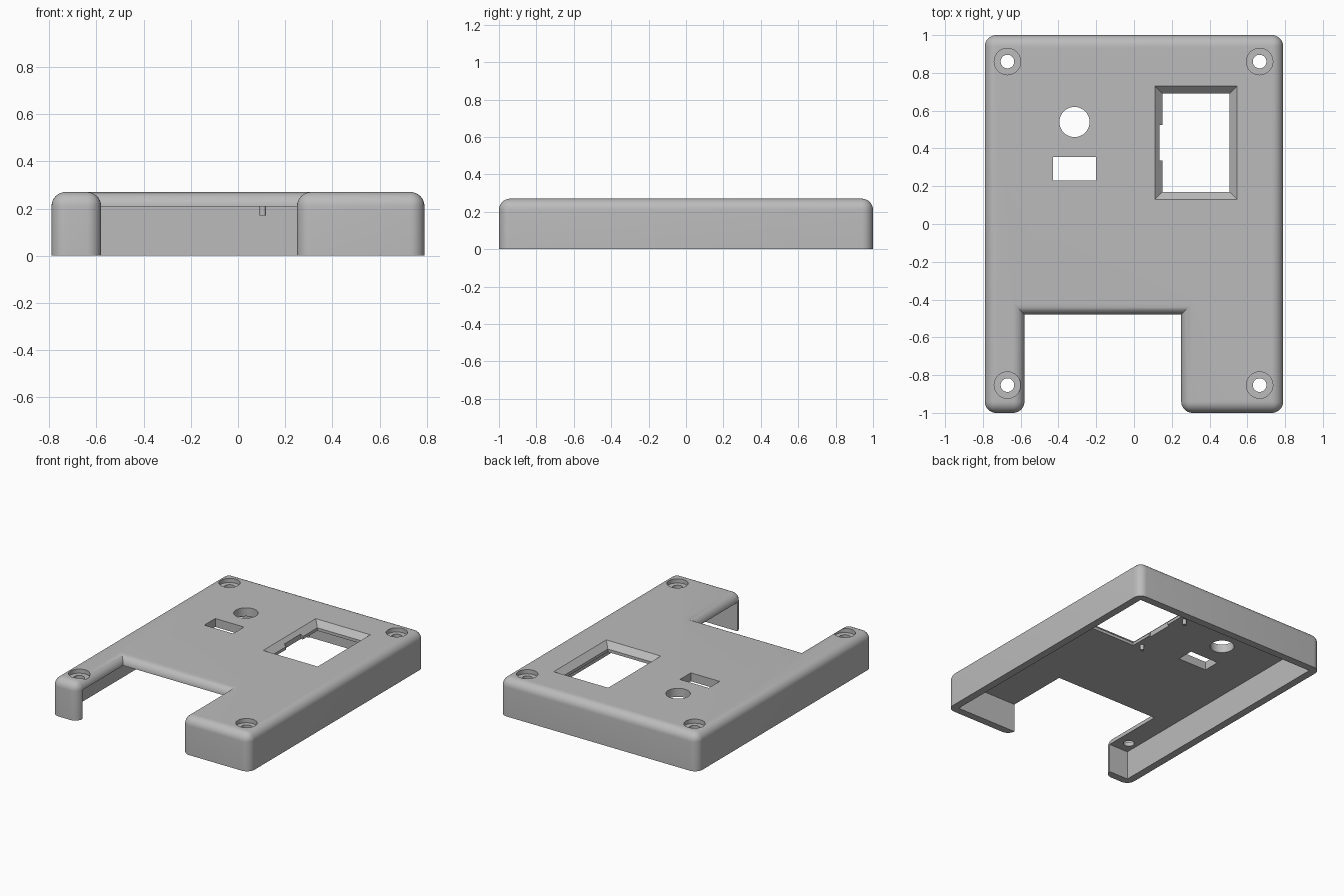
import bpy, bmesh, math

cube = bpy.data.objects.get("Cube")
if cube:
    bpy.data.objects.remove(cube, do_unlink=True)

W, L, H = 0.79, 1.0, 0.27       # half width, half length, height
R, WALL, CEIL = 0.06, 0.055, 0.209  # fillet, wall thickness, plate underside

grey = bpy.data.materials.new("plain grey")
grey.use_nodes = True
grey.diffuse_color = (0.5, 0.5, 0.5, 1)
grey.node_tree.nodes["Principled BSDF"].inputs["Base Color"].default_value = (0.5, 0.5, 0.5, 1)


def make(name, bm):
    bmesh.ops.recalc_face_normals(bm, faces=bm.faces)
    mesh = bpy.data.meshes.new(name)
    bm.to_mesh(mesh)
    bm.free()
    mesh.materials.append(grey)
    obj = bpy.data.objects.new(name, mesh)
    bpy.context.collection.objects.link(obj)
    return obj


def loft(name, sections):
    """Closed solid through stacked rectangles (x0, x1, y0, y1, z)."""
    bm = bmesh.new()
    rings = [[bm.verts.new((x, y, z)) for x, y in ((a, c), (b, c), (b, d), (a, d))]
             for a, b, c, d, z in sections]
    for low, high in zip(rings, rings[1:]):
        for i in range(4):
            j = (i + 1) % 4
            bm.faces.new((low[i], low[j], high[j], high[i]))
    bm.faces.new(rings[0])
    bm.faces.new(rings[-1])
    return make(name, bm)


def box(name, x0, x1, y0, y1, z0, z1):
    return loft(name, [(x0, x1, y0, y1, z) for z in (z0, z1)])


def cylinder(name, x, y, radius, z0, z1, sides=48):
    bm = bmesh.new()
    bmesh.ops.create_cone(bm, cap_ends=True, segments=sides, radius1=radius,
                          radius2=radius, depth=z1 - z0)
    bmesh.ops.translate(bm, verts=bm.verts, vec=(x, y, (z0 + z1) / 2))
    return make(name, bm)


def smooth(obj):
    bpy.ops.object.select_all(action="DESELECT")
    obj.select_set(True)
    bpy.context.view_layer.objects.active = obj
    bpy.ops.object.shade_smooth_by_angle(angle=math.radians(30))


# Solid body: notched outline, extruded, top rim and outer corners rounded
outline = [(-W, -L), (-0.58, -L), (-0.58, -0.48), (0.25, -0.48),
           (0.25, -L), (W, -L), (W, L), (-W, L)]
bm = bmesh.new()
base = bm.faces.new([bm.verts.new((x, y, 0)) for x, y in outline])
top = bmesh.ops.extrude_face_region(bm, geom=[base], use_keep_orig=True)
bmesh.ops.translate(bm, verts=[v for v in top["geom"] if isinstance(v, bmesh.types.BMVert)],
                    vec=(0, 0, H))
bmesh.ops.recalc_face_normals(bm, faces=bm.faces)
rim = []
for e in bm.edges:
    a, b = (v.co for v in e.verts)
    outer_corner = abs(a.z - b.z) > 0.1 and abs(a.y) > 0.9
    if outer_corner or min(a.z, b.z) > 0.1:
        rim.append(e)
bmesh.ops.bevel(bm, geom=rim, offset=R, offset_type="OFFSET", segments=8,
                profile=0.5, affect="EDGES", clamp_overlap=False)
shell = make("cover_shell", bm)

# Cutters: hollow underside, then the openings in the top plate
cutters = [box("cavity", -W + WALL, W - WALL, -L + WALL, L - WALL, -0.1, CEIL),
           cylinder("round_hole", -0.315, 0.54, 0.08, 0.1, 0.4),
           box("slot", -0.43, -0.2, 0.23, 0.355, 0.1, 0.4)]
for x in (-0.67, 0.665):
    for y in (-0.853, 0.86):
        cutters.append(cylinder("screw_hole", x, y, 0.036, 0.1, 0.4))
        cutters.append(cylinder("counterbore", x, y, 0.07, H - 0.03, 0.4))
# Window with a sloped frame above a straight lip, and a small side relief
cutters.append(loft("window", [(0.15 - g, 0.505 + g, 0.17 - g, 0.69 + g, z)
                               for g, z in ((0, 0.1), (0, 0.23), (0.06, 0.29))]))
cutters.append(box("window_relief", 0.135, 0.2, 0.335, 0.525, 0.1, 0.3))

bpy.context.view_layer.objects.active = shell
for cutter in cutters:
    cutter.hide_render = True
    mod = shell.modifiers.new("cut", "BOOLEAN")
    mod.operation, mod.solver, mod.object = "DIFFERENCE", "EXACT", cutter
    bpy.ops.object.modifier_apply(modifier=mod.name)
    bpy.data.objects.remove(cutter, do_unlink=True)
smooth(shell)

# Locating pegs beneath the plate beside the window
for name, y in (("front_peg", 0.21), ("back_peg", 0.65)):
    smooth(cylinder(name, 0.105, y, 0.0135, 0.17, CEIL + 0.005, 24))
